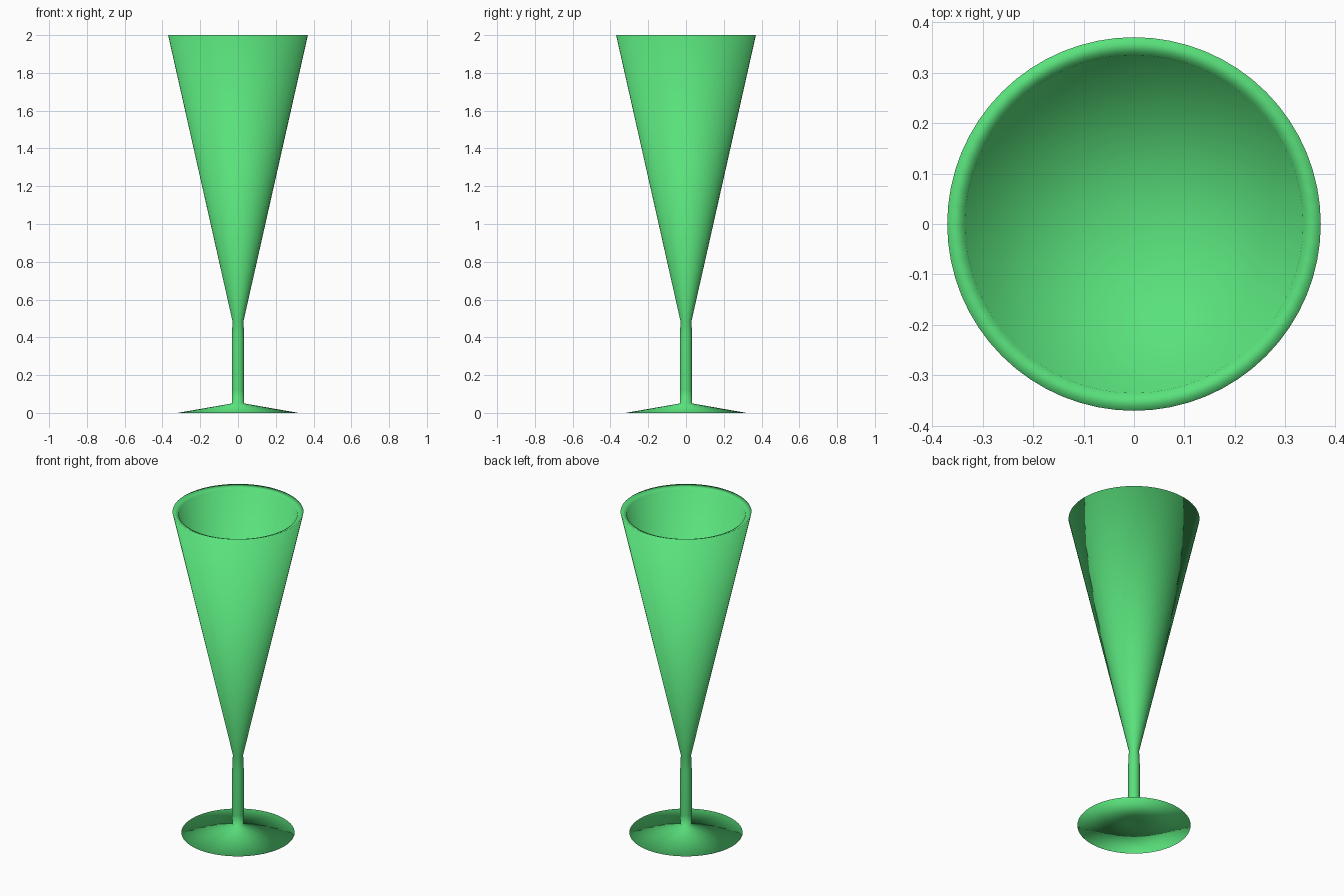
import bpy, bmesh, math

if "Cube" in bpy.data.objects:
    bpy.data.objects.remove(bpy.data.objects["Cube"])

SEGMENTS = 64


def lathe(name, profile, mat):
    """Revolve (radius, z) points around z; radius 0 becomes a single pole."""
    bm = bmesh.new()
    rings = []
    for r, z in profile:
        n = 1 if r == 0 else SEGMENTS
        rings.append([bm.verts.new((r * math.cos(2 * math.pi * i / SEGMENTS),
                                    r * math.sin(2 * math.pi * i / SEGMENTS), z))
                      for i in range(n)])
    for a, b in zip(rings, rings[1:]):
        for i in range(SEGMENTS):
            j = (i + 1) % SEGMENTS
            quad = [a[i % len(a)], a[j % len(a)], b[j % len(b)], b[i % len(b)]]
            bm.faces.new(list(dict.fromkeys(quad)))
    bmesh.ops.recalc_face_normals(bm, faces=bm.faces[:])
    for f in bm.faces:
        f.smooth = True
    mesh = bpy.data.meshes.new(name)
    bm.to_mesh(mesh)
    bm.free()
    mesh.materials.append(mat)
    obj = bpy.data.objects.new(name, mesh)
    bpy.context.collection.objects.link(obj)
    return obj


green = bpy.data.materials.new("green_glass")
green.diffuse_color = (0.10, 0.75, 0.20, 1)
green.use_nodes = True
green.node_tree.nodes["Principled BSDF"].inputs["Base Color"].default_value = green.diffuse_color

foot = [(0, 0.02), (0.03, 0.018), (0.32, 0.0), (0.032, 0.05)]
stem = [(0.033, 0.12), (0.033, 0.39), (0.029, 0.485)]
bowl_outside = [(0.37, 2.0)]
bowl_inside = [(0.335, 1.985), (0, 0.52)]

# One continuous turned surface: foot, stem, bowl and hollow interior
lathe("flute_glass", foot + stem + bowl_outside + bowl_inside, green)
